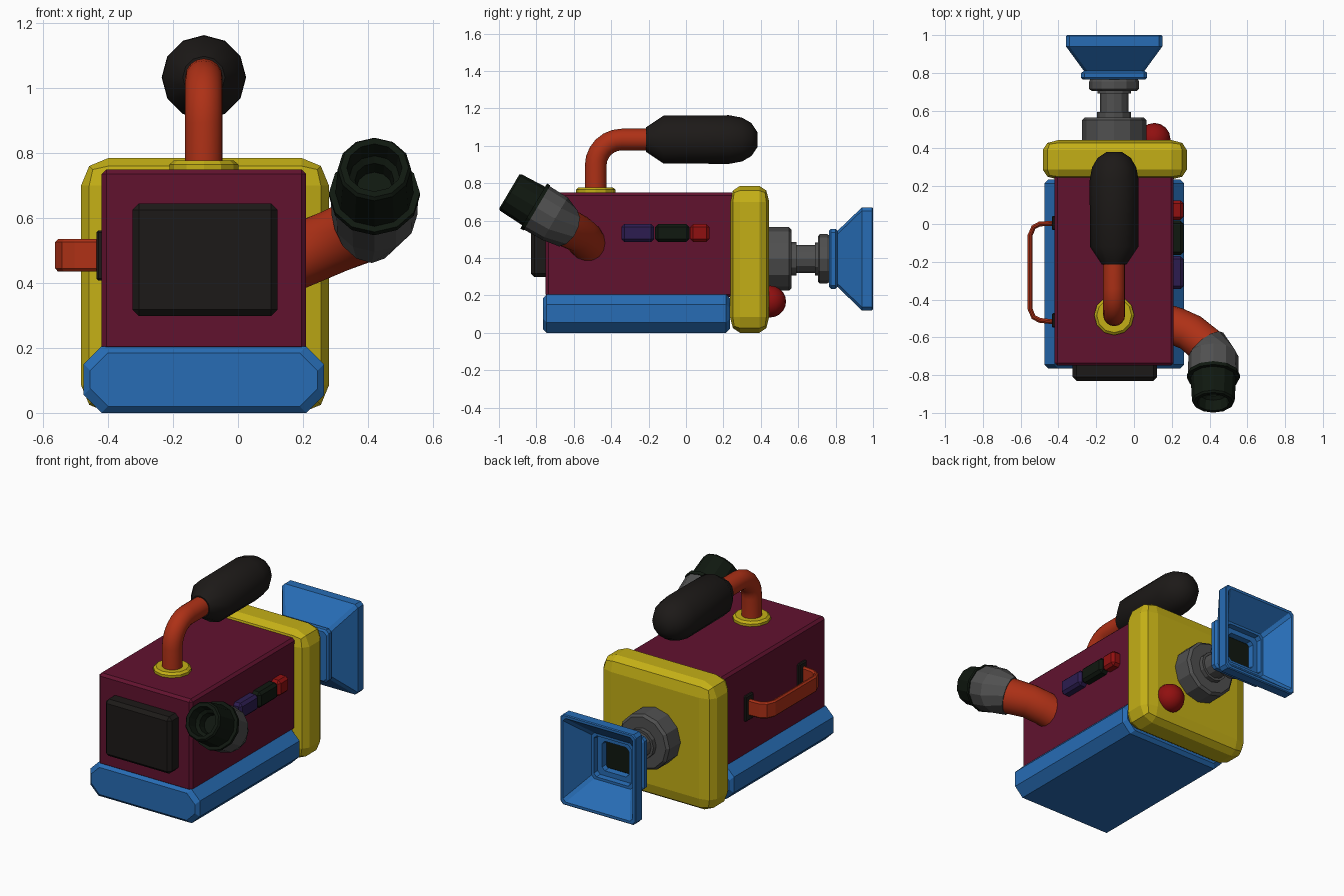
import bpy, bmesh
from math import sin, cos, pi, radians
from mathutils import Vector

if "Cube" in bpy.data.objects:
    bpy.data.objects.remove(bpy.data.objects["Cube"])

COL = dict(maroon=(0.12, 0.006, 0.028), blue=(0.02, 0.15, 0.46), yellow=(0.55, 0.43, 0.008),
           orange=(0.42, 0.03, 0.008), black=(0.012, 0.01, 0.009), ink=(0.005, 0.009, 0.005),
           steel=(0.08, 0.08, 0.08), red=(0.28, 0.005, 0.005), purple=(0.025, 0.012, 0.08))
MATS = {}
for key, rgb in COL.items():
    MATS[key] = bpy.data.materials.new(key)
    MATS[key].diffuse_color = (*rgb, 1)


def finish(name, bm, color, smooth=0):
    bmesh.ops.recalc_face_normals(bm, faces=bm.faces)
    me = bpy.data.meshes.new(name)
    bm.to_mesh(me)
    bm.free()
    me.materials.append(MATS[color])
    ob = bpy.data.objects.new(name, me)
    bpy.context.collection.objects.link(ob)
    if smooth:
        bpy.ops.object.select_all(action='DESELECT')
        ob.select_set(True)
        bpy.context.view_layer.objects.active = ob
        bpy.ops.object.shade_smooth_by_angle(angle=radians(smooth))
    return ob


def box(name, lo, hi, color, bevel=0.015, segs=1, stretch_y=1.0):
    """Bevelled box; stretch_y makes the bevel shallower along y."""
    lo, hi = Vector(lo), Vector(hi)
    mid, size = (lo + hi) / 2, hi - lo
    bm = bmesh.new()
    bmesh.ops.create_cube(bm, size=1)
    bmesh.ops.scale(bm, vec=(size.x, size.y * stretch_y, size.z), verts=bm.verts)
    bmesh.ops.bevel(bm, geom=bm.edges[:], offset=bevel, segments=segs, profile=0.5, affect='EDGES')
    bmesh.ops.scale(bm, vec=(1, 1 / stretch_y, 1), verts=bm.verts)
    bmesh.ops.translate(bm, vec=mid, verts=bm.verts)
    return finish(name, bm, color)


def circle(r, n=12):
    return [(r * cos(2 * pi * i / n), r * sin(2 * pi * i / n)) for i in range(n)]


def chamfered(a, b, c):
    return [(a, c - b), (a, b - c), (a - c, b), (c - a, b),
            (-a, b - c), (-a, c - b), (c - a, -b), (a - c, -b)]


def loft(name, stations, color, ref, smooth=0):
    """Skin through stations (centre, direction, 2D profile) and cap the ends."""
    bm = bmesh.new()
    rings = []
    for c, d, prof in stations:
        d = Vector(d).normalized()
        u = Vector(ref)
        u = (u - d * u.dot(d)).normalized()
        v = d.cross(u)
        rings.append([bm.verts.new(Vector(c) + u * a + v * b) for a, b in prof])
    n = len(rings[0])
    for r0, r1 in zip(rings, rings[1:]):
        for i in range(n):
            j = (i + 1) % n
            bm.faces.new((r0[i], r0[j], r1[j], r1[i]))
    bm.faces.new(rings[0])
    bm.faces.new(rings[-1])
    return finish(name, bm, color, smooth)


def lathe(name, origin, axis, prof, color, n=12, ref=(1, 0, 0), smooth=0):
    o, a = Vector(origin), Vector(axis).normalized()
    return loft(name, [(o + a * t, a, circle(r, n)) for t, r in prof], color, ref, smooth)


X, Y, Z = (1, 0, 0), (0, 1, 0), (0, 0, 1)
CX, LZ = -0.105, 0.395

# Housing, rear screen and front plate
box("body", (-0.42, -0.75, 0.19), (0.21, 0.26, 0.75), "maroon")
box("rear_screen", (-0.325, -0.83, 0.298), (0.122, -0.73, 0.645), "black", 0.02)
box("front_plate", (-0.483, 0.235, 0), (0.28, 0.445, 0.785), "yellow", 0.085, 2, 1.6)

# Base: chamfered section with small end bevels
loft("base", [((CX, y, 0.1025), Y, chamfered(0.37 - k, 0.1025 - k, 0.055))
              for y, k in ((-0.765, 0.02), (-0.745, 0), (0.215, 0), (0.235, 0.02))], "blue", X)

# Lens barrel
lathe("lens_barrel", (CX, 0, LZ), Y,
      [(0.43, 0.17), (0.55, 0.17), (0.565, 0.155), (0.565, 0.09), (0.592, 0.09), (0.592, 0.075),
       (0.69, 0.075), (0.69, 0.088), (0.705, 0.088), (0.705, 0.12), (0.715, 0.132),
       (0.755, 0.132), (0.775, 0.12)], "steel")

# Square lens hood: outer skin, rim, then inner funnel
hood = [(0.765, 0.165, 0.15), (0.775, 0.175, 0.16), (0.80, 0.175, 0.16), (0.81, 0.16, 0.15),
        (0.94, 0.255, 0.275), (0.995, 0.255, 0.275), (1.0, 0.25, 0.27), (1.0, 0.235, 0.255),
        (0.86, 0.14, 0.14), (0.86, 0.125, 0.125), (0.83, 0.12, 0.12), (0.83, 0.09, 0.09),
        (0.79, 0.085, 0.085)]
loft("lens_hood", [((CX, y, LZ), Y, chamfered(a, b, 0.018)) for y, a, b in hood], "blue", X)
box("lens_glass", (CX - 0.084, 0.785, LZ - 0.084), (CX + 0.084, 0.80, LZ + 0.084), "ink", 0.003)

# Signal lamp on the front plate
bm = bmesh.new()
bmesh.ops.create_uvsphere(bm, u_segments=16, v_segments=10, radius=0.085)
bmesh.ops.translate(bm, vec=(0.108, 0.45, 0.167), verts=bm.verts)
finish("signal_lamp", bm, "red", 40)

# Top handle: collar, bent tube and grip
HY, HZ, BEND = -0.483, 1.033, 0.14
lathe("handle_collar", (CX, HY, 0), Z, [(0.74, 0.106), (0.765, 0.106), (0.777, 0.092)], "yellow")
tube = [((CX, HY, 0.74), Z, circle(0.058, 16))]
for i in range(7):
    t = pi / 2 * i / 6
    tube.append(((CX, HY + BEND * (1 - cos(t)), HZ - BEND + BEND * sin(t)),
                 (0, sin(t), cos(t)), circle(0.058, 16)))
tube.append(((CX, -0.15, HZ), Y, circle(0.058, 16)))
loft("handle_tube", tube, "orange", X, 40)
lathe("handle_grip", (CX, 0, HZ), Y,
      [(-0.215, 0.065), (-0.12, 0.128), (0.23, 0.13), (0.30, 0.117), (0.35, 0.088), (0.382, 0.04)],
      "black", smooth=35)

# Viewfinder: side tube, angled cup, flange and hollow eyepiece
END = ((0.385, -0.645, 0.565), (0.58, -0.72, 0.38))
loft("viewfinder_tube", [
    ((0.12, -0.51, 0.455), (0.9, -0.3, 0.35), circle(0.1, 16)),
    ((0.22, -0.54, 0.497), (0.88, -0.35, 0.36), circle(0.1, 16)),
    ((0.30, -0.575, 0.53), (0.8, -0.5, 0.36), circle(0.1, 16)),
    (*END, circle(0.104, 16))], "orange", Z, 40)
DIR = Vector((0, -0.86, 0.51)).normalized()
TIP = Vector((0.42, -0.945, 0.755))
loft("viewfinder_cup", [
    (*END, circle(0.112)),
    (TIP - DIR * 0.285, DIR, circle(0.132)),
    (TIP - DIR * 0.165, DIR, circle(0.135))], "steel", Z)
lathe("eyepiece", TIP, DIR,
      [(-0.172, 0.13), (-0.172, 0.14), (-0.152, 0.14), (-0.152, 0.12), (-0.01, 0.113), (0, 0.105),
       (0, 0.085), (-0.06, 0.078), (-0.075, 0.06), (-0.12, 0.055)], "ink", ref=Z)

# Row of side buttons
for name, y0, y1, color in (("button_large", -0.345, -0.17, "purple"),
                            ("button_middle", -0.165, 0.018, "ink"),
                            ("button_small", 0.022, 0.125, "red")):
    box(name, (0.19, y0, 0.485), (0.262, y1, 0.582), color, 0.016)

# Carry strap on the left with its two mounts
path = [(-0.41, 0.005), (-0.50, 0.0), (-0.532, -0.017), (-0.55, -0.06),
        (-0.55, -0.45), (-0.532, -0.493), (-0.50, -0.51), (-0.41, -0.52)]
pts = [Vector((x, y, 0.485)) for x, y in path]
strap = []
for i, p in enumerate(pts):
    d = (pts[min(i + 1, len(pts) - 1)] - p).normalized() + (p - pts[max(i - 1, 0)]).normalized()
    strap.append((p, d, chamfered(0.05, 0.013, 0.009)))
loft("side_strap", strap, "orange", Z)
for name, y in (("strap_mount_a", 0.005), ("strap_mount_b", -0.51)):
    box(name, (-0.435, y - 0.038, 0.407), (-0.40, y + 0.038, 0.562), "black", 0.006)

for m in bpy.data.materials:
    if m.users and not m.is_grease_pencil:
        m.use_nodes = True
        m.node_tree.nodes["Principled BSDF"].inputs["Base Color"].default_value = m.diffuse_color
